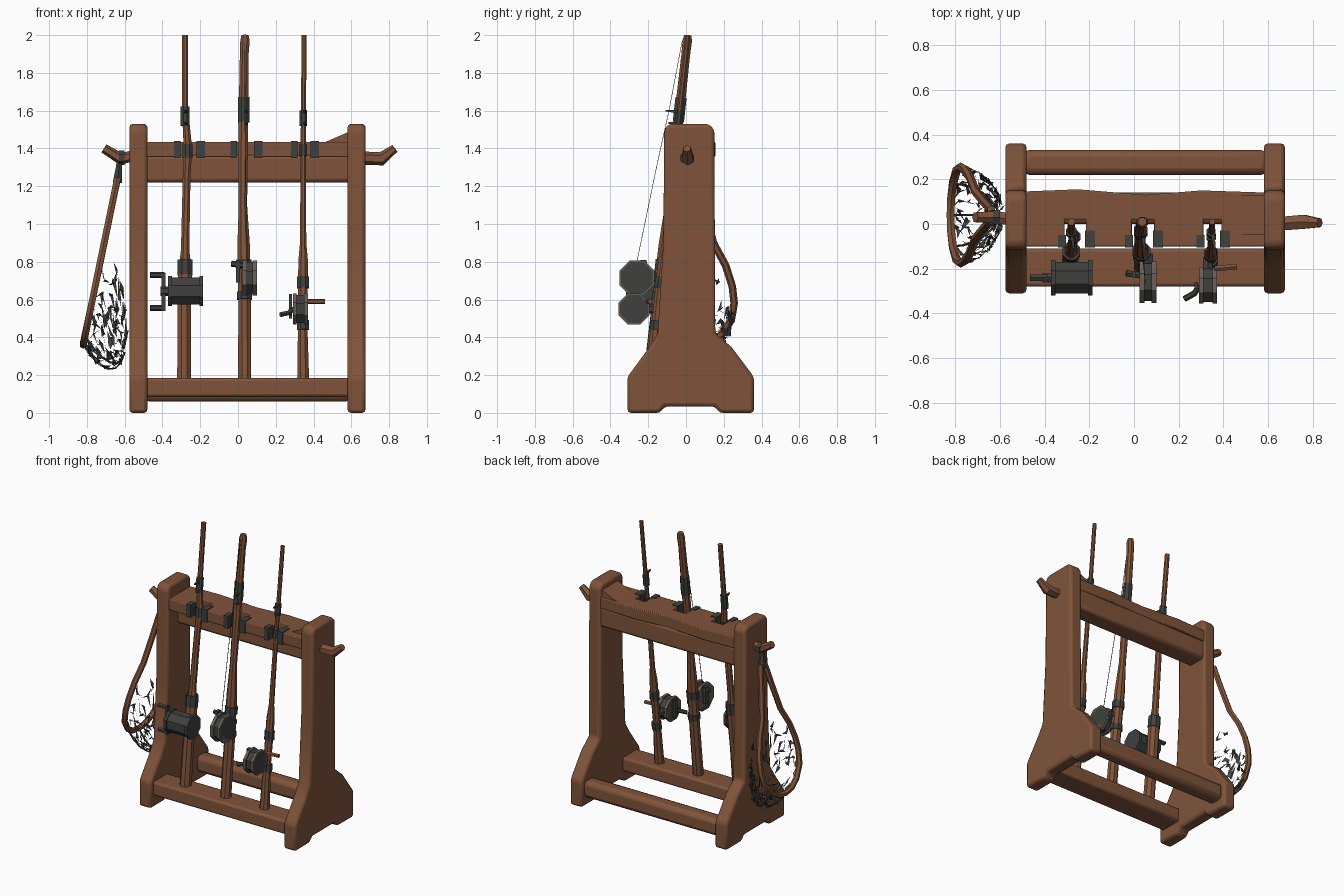
import bpy, bmesh, math, random
from mathutils import Vector as V

if "Cube" in bpy.data.objects:
    bpy.data.objects.remove(bpy.data.objects["Cube"])

random.seed(4)


def material(name, rgb):
    m = bpy.data.materials.new(name)
    m.diffuse_color = (*rgb, 1)
    m.use_nodes = True
    m.node_tree.nodes["Principled BSDF"].inputs["Base Color"].default_value = m.diffuse_color
    return m


WOOD = material("brown wood", (0.215, 0.088, 0.043))
DARK = material("dark grey metal", (0.05, 0.053, 0.048))
DISC = material("warm grey metal", (0.14, 0.115, 0.1))


def finish(bm, name, mat, bevel=0):
    bmesh.ops.recalc_face_normals(bm, faces=bm.faces)
    me = bpy.data.meshes.new(name)
    bm.to_mesh(me)
    bm.free()
    me.materials.append(mat)
    ob = bpy.data.objects.new(name, me)
    bpy.context.collection.objects.link(ob)
    if bevel:
        b = ob.modifiers.new("bevel", 'BEVEL')
        b.width, b.segments, b.limit_method = bevel, 2, 'ANGLE'
    return ob


def prism(name, pts, axis, a, b, mat=WOOD, bevel=0):
    """Extrude a 2D outline along x, y or z from a to b."""
    bm = bmesh.new()
    place = {'x': lambda p, d: (d, p[0], p[1]),
             'y': lambda p, d: (p[0], d, p[1]),
             'z': lambda p, d: (p[0], p[1], d)}[axis]
    lo = [bm.verts.new(place(p, a)) for p in pts]
    hi = [bm.verts.new(place(p, b)) for p in pts]
    bm.faces.new(lo)
    bm.faces.new(hi)
    for i in range(len(pts)):
        j = (i + 1) % len(pts)
        bm.faces.new((lo[i], lo[j], hi[j], hi[i]))
    return finish(bm, name, mat, bevel)


def box(name, x0, x1, y0, y1, z0, z1, mat=WOOD, bevel=0):
    return prism(name, [(x0, y0), (x1, y0), (x1, y1), (x0, y1)], 'z', z0, z1, mat, bevel)


def tube(name, pts, radii, sides=8, mat=WOOD, closed=False):
    """Round bar along a path with a radius at each point."""
    pts = [V(p) for p in pts]
    n = len(pts)
    if not isinstance(radii, (list, tuple)):
        radii = [radii] * n
    ref = V((0, 1, 0)) if abs((pts[1] - pts[0]).normalized().x) > 0.7 else V((1, 0, 0))
    bm = bmesh.new()
    rings = []
    for i, p in enumerate(pts):
        before = pts[i - 1] if i or closed else p
        after = pts[(i + 1) % n] if i < n - 1 or closed else p
        t = (after - before).normalized()
        u = (ref - t * t.dot(ref)).normalized()
        w = t.cross(u)
        angles = [2 * math.pi * (k + 0.5) / sides for k in range(sides)]
        rings.append([bm.verts.new(p + radii[i] * (u * math.cos(a) + w * math.sin(a))) for a in angles])
    for i in range(n if closed else n - 1):
        r, s = rings[i], rings[(i + 1) % n]
        for k in range(sides):
            m = (k + 1) % sides
            bm.faces.new((r[k], r[m], s[m], s[k]))
    if not closed:
        bm.faces.new(rings[0])
        bm.faces.new(rings[-1])
    return finish(bm, name, mat)


# Side posts with flared feet
post = [(-0.31, 0), (-0.14, 0), (-0.11, 0.035), (0.15, 0.035), (0.18, 0), (0.36, 0),
        (0.36, 0.19), (0.24, 0.35), (0.155, 0.42), (0.15, 1.5), (0.12, 1.53),
        (-0.09, 1.53), (-0.115, 1.5), (-0.12, 0.9), (-0.15, 0.42), (-0.2, 0.34), (-0.31, 0.19)]
for side, x0 in (("left", -0.575), ("right", 0.58)):
    prism(side + "_post", post, 'x', x0, x0 + 0.095, WOOD, 0.018)

# Rails between the posts
box("front_bottom_rail", -0.5, 0.6, -0.28, -0.11, 0.085, 0.185, WOOD, 0.015)
box("back_bottom_rail", -0.5, 0.6, 0.22, 0.33, 0.06, 0.18, WOOD, 0.03)
box("top_apron", -0.5, 0.6, 0.0, 0.14, 1.22, 1.365, WOOD, 0.02)

# Notched rod shelf with metal straps beside the notches
notches = [(-0.31, -0.215), (-0.01, 0.09), (0.31, 0.39)]
outline = [(-0.5, 0.145), (-0.5, -0.1)]
for a, b in notches:
    outline += [(a, -0.1), (a, 0.02), (b, 0.02), (b, -0.1)]
outline += [(0.6, -0.1), (0.6, 0.14), (0.3, 0.15), (0.05, 0.13), (-0.25, 0.155)]
prism("rod_shelf", outline, 'z', 1.355, 1.435, WOOD, 0.006)
prism("shelf_end_wedge", [(0.43, 1.42), (0.58, 1.485), (0.6, 1.36), (0.43, 1.36)], 'y', -0.05, 0.13)
for a, b in notches:
    box("notch_strap", b - 0.005, b + 0.04, -0.106, -0.03, 1.35, 1.44, DARK)
    box("notch_strap", a - 0.03, a + 0.005, -0.106, -0.05, 1.35, 1.44, DARK)

# Pegs on the outside
tube("right_peg", [(0.64, 0, 1.35), (0.76, 0.01, 1.345), (0.83, 0.005, 1.4)], [0.035, 0.036, 0.022], 6)
tube("left_peg", [(-0.54, 0.02, 1.365), (-0.62, 0.03, 1.345), (-0.71, 0.03, 1.4)], [0.03, 0.032, 0.025], 6)
tube("left_peg_band", [(-0.6, 0.03, 1.35), (-0.63, 0.03, 1.35)], 0.038, 6, DARK)


# Fishing rods leaning into the notches
def rod_y(z):
    return -0.19 + 0.2 * (z - 0.18) / 1.82


def rod(name, profile, wraps):
    tube(name, [(x, rod_y(z), z) for z, x, r in profile], [r for z, x, r in profile])
    for z0, z1, x, r in wraps:
        tube(name + "_wrap", [(x, rod_y(z), z) for z in (z0, z1)], r, 8, DARK)
    for z, reach in ((1.6, 0.075), (1.535, 0.05)):
        x = profile[-1][1]
        tube(name + "_guide", [(x, rod_y(z), z - 0.005), (x + 0.01, rod_y(z) - reach, z)],
             [0.014, 0.006], 4, DARK)


rod("left_rod", [(0.18, -0.285, 0.04), (0.5, -0.285, 0.038), (0.74, -0.28, 0.04), (0.86, -0.28, 0.024),
                 (1.25, -0.272, 0.022), (1.4, -0.265, 0.024), (1.6, -0.28, 0.018), (2.0, -0.28, 0.017)],
    [(0.73, 0.81, -0.28, 0.043), (1.35, 1.42, -0.267, 0.029), (1.52, 1.62, -0.28, 0.025)])
rod("middle_rod", [(0.18, 0.035, 0.037), (0.6, 0.035, 0.036), (0.88, 0.03, 0.036), (1.1, 0.026, 0.024),
                   (1.5, 0.028, 0.028), (1.9, 0.033, 0.025), (1.97, 0.037, 0.027), (2.0, 0.037, 0.02)],
    [(0.6, 0.64, 0.035, 0.043), (0.76, 0.81, 0.033, 0.043), (1.54, 1.67, 0.03, 0.032)])
rod("right_rod", [(0.18, 0.345, 0.034), (0.5, 0.342, 0.026), (0.8, 0.345, 0.028), (0.9, 0.345, 0.018),
                  (1.4, 0.345, 0.015), (2.0, 0.35, 0.014)],
    [(0.44, 0.49, 0.345, 0.034), (0.66, 0.72, 0.345, 0.034), (1.36, 1.42, 0.345, 0.023), (1.52, 1.6, 0.345, 0.022)])


# Reels: drums along x, each on a foot
def drum(name, x0, x1, y, z, r, mat, flange, flange_mat):
    tube(name, [(x0, y, z), (x1, y, z)], r * 0.9, 8, mat)
    for x in (x0, x1 - flange):
        tube(name + "_flange", [(x, y, z), (x + flange, y, z)], r, 8, flange_mat)
    cx = (x0 + x1) / 2
    tube(name + "_foot", [(cx, y, z), (cx, rod_y(z), z)], 0.025, 6, DARK)


drum("left_reel", -0.37, -0.185, -0.24, 0.645, 0.085, DARK, 0.02, DARK)
drum("middle_reel", 0.025, 0.1, -0.26, 0.715, 0.1, DARK, 0.022, DISC)
drum("right_reel", 0.29, 0.37, -0.275, 0.55, 0.088, DARK, 0.02, DISC)

# Cranks and handles
tube("left_crank_axle", [(-0.41, -0.24, 0.645), (-0.36, -0.24, 0.645)], 0.025, 6, DARK)
box("left_crank_arm", -0.405, -0.385, -0.255, -0.225, 0.54, 0.74, DARK)
for z in (0.555, 0.73):
    tube("left_crank_handle", [(-0.465, -0.24, z), (-0.39, -0.24, z)], 0.016, 6, DARK)
tube("middle_crank", [(-0.035, -0.22, 0.79), (0.035, -0.23, 0.78)], 0.016, 6, DARK)
box("middle_crank_arm", -0.01, 0.01, -0.24, -0.21, 0.69, 0.81, DARK)
tube("right_crank_handle", [(0.36, -0.2, 0.59), (0.46, -0.19, 0.59)], 0.014, 6, WOOD)
tube("right_crank_arm", [(0.29, -0.28, 0.55), (0.27, -0.31, 0.53), (0.225, -0.335, 0.52)], 0.014, 6, DARK)
box("right_crank_bar", 0.27, 0.285, -0.29, -0.26, 0.5, 0.63, DARK)

# Fishing line from the middle reel to the rod tip
tube("fishing_line", [(0.05, -0.26, 0.8), (0.04, -0.15, 1.33), (0.035, -0.09, 1.6), (0.035, -0.02, 1.97)],
     0.002, 4, DARK)

# Landing net: teardrop hoop hanging from the left peg
half = [(0.025, 1.24), (0.055, 1.1), (0.105, 0.9), (0.17, 0.78), (0.205, 0.67), (0.215, 0.58),
        (0.2, 0.49), (0.14, 0.41), (0.07, 0.37)]
ring = half + [(0, 0.36)] + [(-y, z) for y, z in reversed(half)]
hoop = [V((-0.63 - 0.19 * (1.28 - z) / 0.92, 0.04 + y, z)) for y, z in ring]
tube("net_hoop", hoop, 0.02, 6, WOOD, True)
tube("net_hanger", [(-0.638, 0.04, 1.22), (-0.625, 0.03, 1.36)], [0.028, 0.012], 6, DARK)

# Net bag: ragged knots on a bowl that sags towards the post
centre, sag = V((-0.77, 0.04, 0.6)), V((0.17, 0, -0.28))


def bag(i, s):
    f = min(max(i, 0), len(low) - 1)
    k = min(int(f), len(low) - 2)
    h = low[k].lerp(low[k + 1], f - k)
    a = s * math.pi / 2
    return centre + (h - centre) * math.cos(a) + sag * math.sin(a)


low = [p for p in hoop if p.z < 0.92]
bm = bmesh.new()
for i in range(24):
    for s in (0.12, 0.28, 0.44, 0.6, 0.78):
        if random.random() < 0.3:
            continue
        f = i * (len(low) - 1) / 23
        c = bag(f, s)
        for k in range(3):
            tip = bag(f + random.uniform(-0.8, 0.8), s + random.uniform(-0.14, 0.14))
            side = V((random.uniform(-1, 1), random.uniform(-1, 1), random.uniform(-1, 1))) * 0.012
            bm.faces.new([bm.verts.new(p) for p in (c - side, c + side, tip)])
finish(bm, "net_knots", DARK)
for i in (len(low) // 2 - 2, len(low) // 2, len(low) // 2 + 2):
    tube("net_cord", [bag(i, s / 6) for s in range(7)], 0.006, 4, DARK)

# Soften shallow edges only
bpy.ops.object.select_all(action='SELECT')
bpy.context.view_layer.objects.active = bpy.context.selected_objects[0]
bpy.ops.object.shade_smooth_by_angle(angle=math.radians(35))
